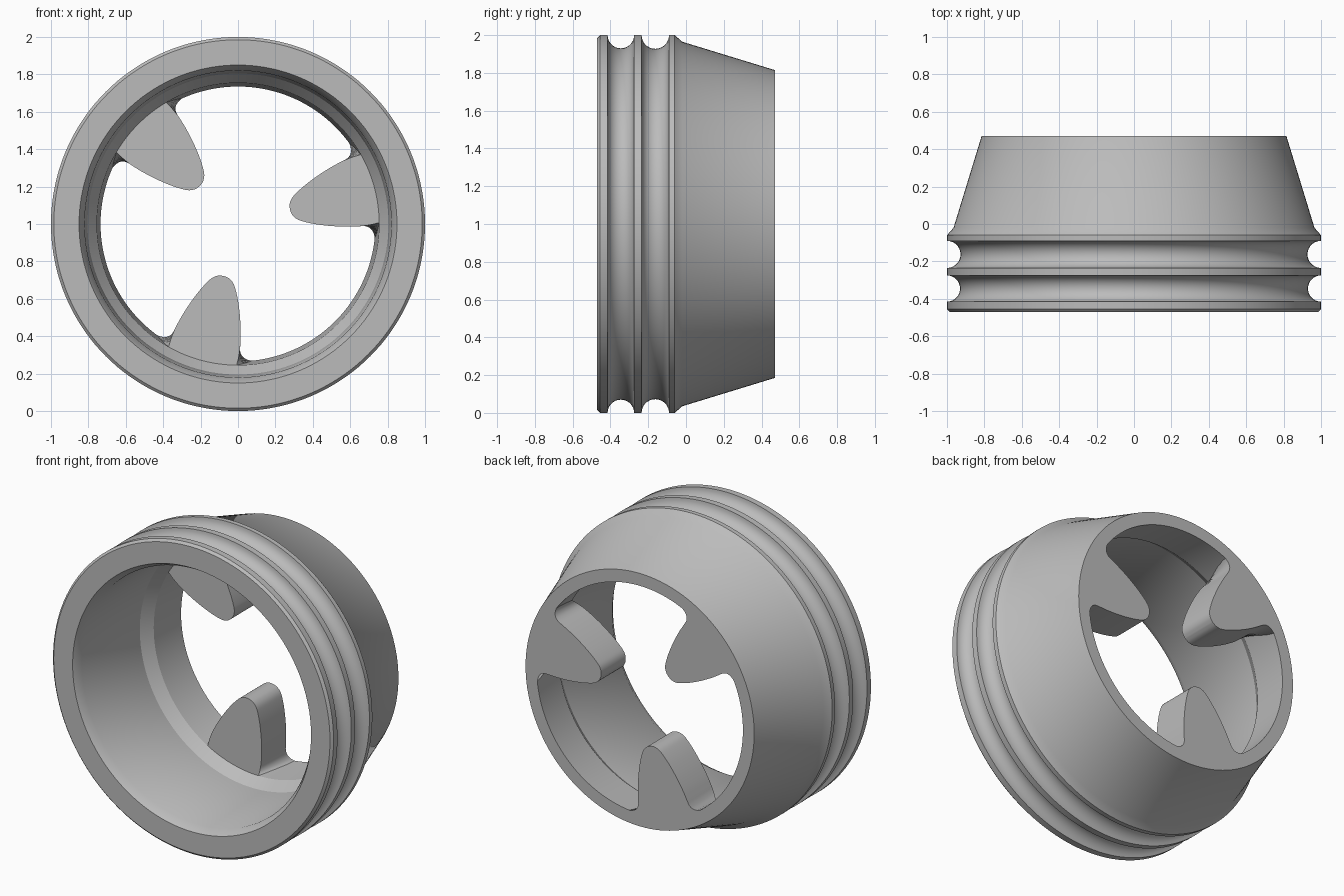
import bpy
import bmesh
import math

cube = bpy.data.objects.get("Cube")
if cube:
    bpy.data.objects.remove(cube, do_unlink=True)

SEGMENTS = 144
FIN_FRONT, BACK = 0.22, 0.47

grey = bpy.data.materials.new("plain grey")
grey.use_nodes = True
COLOUR = (0.5, 0.5, 0.5, 1)
grey.diffuse_color = COLOUR
grey.node_tree.nodes["Principled BSDF"].inputs["Base Color"].default_value = COLOUR


def finish(name, bm):
    """Turn the bmesh into a smooth object with sharp edges kept."""
    bmesh.ops.recalc_face_normals(bm, faces=bm.faces)
    mesh = bpy.data.meshes.new(name)
    bm.to_mesh(mesh)
    bm.free()
    mesh.materials.append(grey)
    obj = bpy.data.objects.new(name, mesh)
    bpy.context.collection.objects.link(obj)
    bpy.ops.object.select_all(action='DESELECT')
    obj.select_set(True)
    bpy.context.view_layer.objects.active = obj
    bpy.ops.object.shade_smooth_by_angle(angle=math.radians(30))


def bridge(bm, a, b):
    for i in range(len(a)):
        j = (i + 1) % len(a)
        bm.faces.new((a[i], a[j], b[j], b[i]))


def groove(start, end, steps=14):
    """Half-round channel cut into the rim, as (radius, y) points."""
    half, mid = (end - start) / 2, (start + end) / 2
    return [(1 - half * math.sin(math.pi * k / steps),
             mid - half * math.cos(math.pi * k / steps)) for k in range(steps + 1)]


# Ring body: closed (radius, y) section turned about the y axis
section = [(0.85, -0.47), (0.985, -0.47), (1, -0.455)]
section += groove(-0.415, -0.275) + groove(-0.235, -0.09)
section += [(1, -0.06), (0.965, -0.02), (0.815, BACK), (0.735, BACK),
            (0.755, FIN_FRONT), (0.805, 0.15), (0.82, -0.42)]
bm = bmesh.new()
rings = []
for s in range(SEGMENTS):
    a = math.tau * s / SEGMENTS
    rings.append([bm.verts.new((r * math.cos(a), y, 1 + r * math.sin(a))) for r, y in section])
for s in range(SEGMENTS):
    bridge(bm, rings[s], rings[(s + 1) % SEGMENTS])
finish("ring_body", bm)


def smooth_path(points, steps=4):
    """Catmull-Rom curve through the points."""
    out = []
    for i in range(len(points) - 1):
        p = [points[max(0, min(len(points) - 1, i + k))] for k in (-1, 0, 1, 2)]
        for s in range(steps):
            t = s / steps
            out.append(tuple(0.5 * (2 * b + (c - a) * t + (2 * a - 5 * b + 4 * c - d) * t * t
                                    + (3 * b - a - 3 * c + d) * t ** 3)
                             for a, b, c, d in zip(*p)))
    return out + [points[-1]]


# Fin half outlines as (radial, sideways); the root flares only at the back
blade = [(0.288, 0), (0.293, 0.028), (0.31, 0.055), (0.34, 0.077), (0.4, 0.108),
         (0.48, 0.14), (0.56, 0.165), (0.62, 0.179)]
front_root = [(0.65, 0.184), (0.68, 0.187), (0.705, 0.188), (0.725, 0.188), (0.74, 0.187)]
back_root = [(0.655, 0.188), (0.677, 0.205), (0.687, 0.232), (0.687, 0.262), (0.683, 0.285)]


def outline(root, anchor):
    half = smooth_path(blade + root) + [anchor]
    return half + [(0.775, 0)] + [(u, -v) for u, v in reversed(half[1:])]


front_outline = outline(front_root, (0.745, 0.16))
back_outline = outline(back_root, (0.735, 0.27))


def place(bm, points, y, angle):
    c, s = math.cos(angle), math.sin(angle)
    return [bm.verts.new((u * c - v * s, y, 1 + u * s + v * c)) for u, v in points]


# Three inward fins
for name, degrees in (("left_fin", 15), ("right_fin", 135), ("lower_fin", 255)):
    bm = bmesh.new()
    front = place(bm, front_outline, FIN_FRONT, math.radians(degrees))
    back = place(bm, back_outline, BACK, math.radians(degrees))
    bridge(bm, front, back)
    bm.faces.new(front)
    bm.faces.new(back)
    finish(name, bm)
